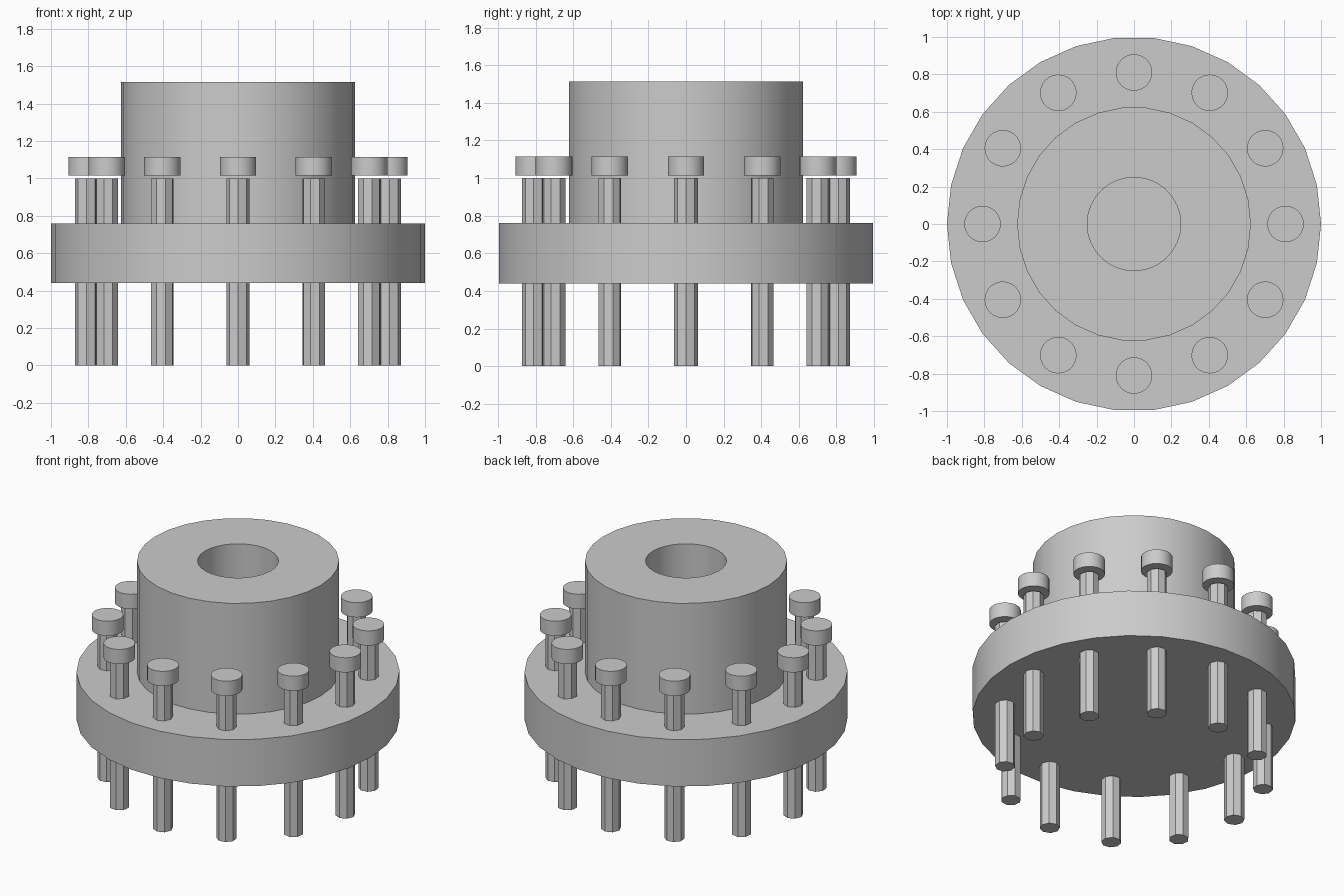
import bpy
import bmesh
from math import cos, sin, tau, radians

cube = bpy.data.objects.get("Cube")
if cube:
    bpy.data.objects.remove(cube, do_unlink=True)

# Single grey metal
steel = bpy.data.materials.new("grey steel")
steel.use_nodes = True
grey = (0.6, 0.6, 0.6, 1)
steel.diffuse_color = grey
steel.node_tree.nodes["Principled BSDF"].inputs["Base Color"].default_value = grey


def turned(name, profile, sides):
    """Turn an (radius, height) profile about z and cap both ends."""
    bm = bmesh.new()
    rings = [[bm.verts.new((r * cos(tau * i / sides), r * sin(tau * i / sides), z))
              for i in range(sides)] for r, z in profile]
    for low, high in zip(rings, rings[1:]):
        for i in range(sides):
            j = (i + 1) % sides
            bm.faces.new((low[i], low[j], high[j], high[i]))
    bm.faces.new(rings[0][::-1])
    bm.faces.new(rings[-1])
    mesh = bpy.data.meshes.new(name)
    bm.to_mesh(mesh)
    bm.free()
    mesh.materials.append(steel)
    obj = bpy.data.objects.new(name, mesh)
    bpy.context.collection.objects.link(obj)
    bpy.ops.object.select_all(action='DESELECT')
    obj.select_set(True)
    bpy.context.view_layer.objects.active = obj
    bpy.ops.object.shade_smooth_by_angle(angle=radians(29))
    return obj


# Flange disc, and hub with a blind bore down to the disc
FLANGE_BOTTOM, FLANGE_TOP, HUB_TOP = 0.44, 0.76, 1.515
turned("flange", [(1, FLANGE_BOTTOM), (1, FLANGE_TOP)], 30)
turned("hub", [(0.625, FLANGE_TOP), (0.625, HUB_TOP), (0.25, HUB_TOP),
               (0.25, FLANGE_TOP + 0.002)], 30)

# Ring of bolts: octagonal shanks with round heads just above them
BOLTS, BOLT_CIRCLE = 12, 0.81
shank = turned("bolt_shank_1", [(0.0625, 0), (0.0625, 1)], 8)
head = turned("bolt_head_1", [(0.0975, 1.015), (0.0975, 1.115)], 26)
for k in range(BOLTS):
    angle = tau * k / BOLTS
    for part, label in ((shank, "bolt_shank"), (head, "bolt_head")):
        obj = part
        if k:
            obj = part.copy()
            obj.name = f"{label}_{k + 1}"
            bpy.context.collection.objects.link(obj)
        obj.location = (BOLT_CIRCLE * cos(angle), BOLT_CIRCLE * sin(angle), 0)
        obj.rotation_euler.z = angle
